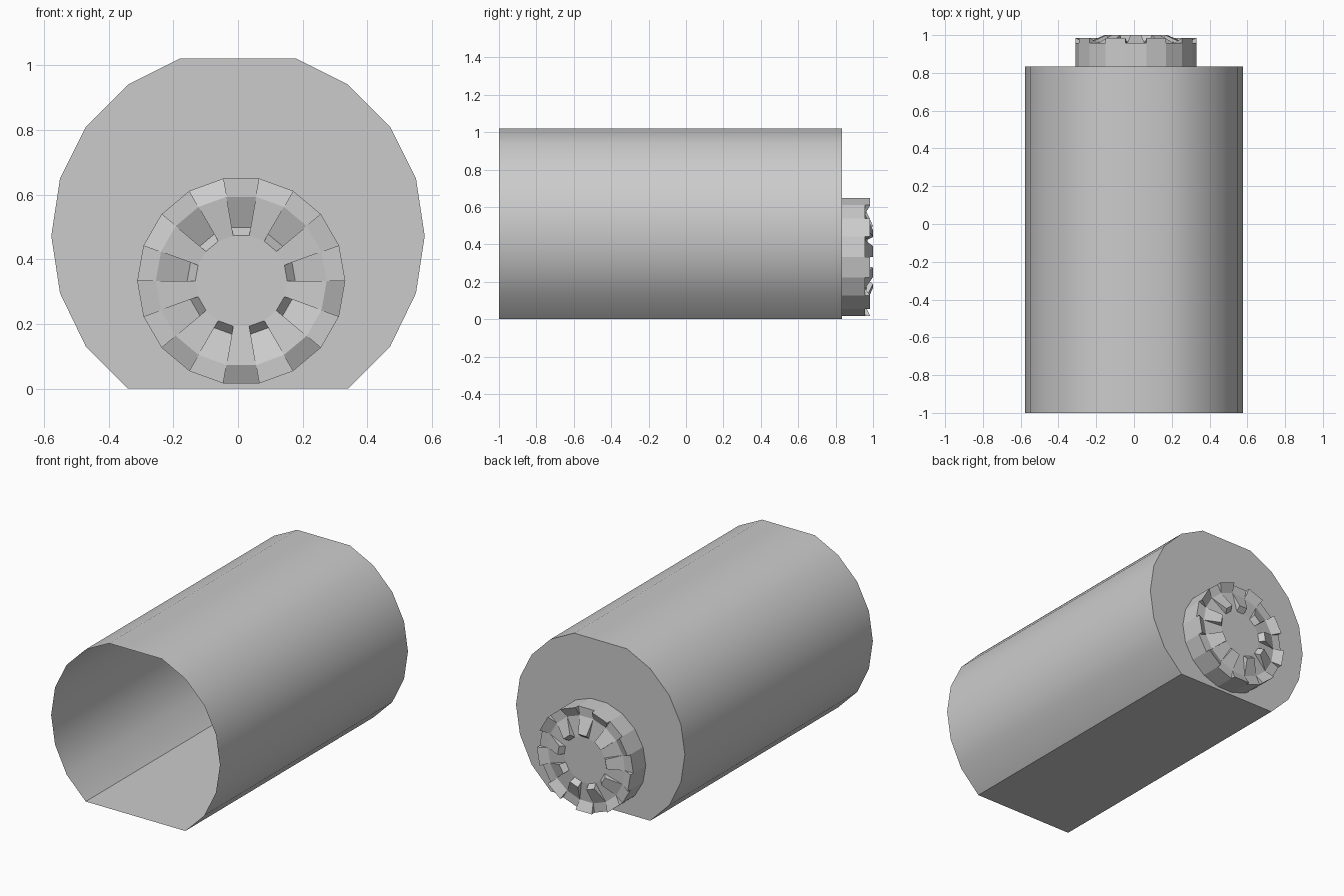
import bpy, bmesh, math

if "Cube" in bpy.data.objects:
    bpy.data.objects.remove(bpy.data.objects["Cube"])

WALL_Y = 0.835
CX, CZ, N = 0.01, 0.333, 18


def finish(name, bm, smooth):
    me = bpy.data.meshes.new(name)
    bm.to_mesh(me)
    bm.free()
    ob = bpy.data.objects.new(name, me)
    bpy.context.collection.objects.link(ob)
    if smooth:
        bpy.context.view_layer.objects.active = ob
        ob.select_set(True)
        bpy.ops.object.shade_smooth_by_angle(angle=math.radians(30))
        ob.select_set(False)
    return ob


def polar(r, k, y):
    a = 2 * math.pi * k / N
    z = CZ + r * math.sin(a)
    # collar is trimmed at the floor
    return (CX + r * math.cos(a), y, max(z, 0.004))


# Tunnel tube: half profile mirrored, open at the front
half = [(0.34, 0), (0.47, 0.13), (0.55, 0.295), (0.577, 0.472),
        (0.55, 0.65), (0.47, 0.81), (0.34, 0.94), (0.18, 1.02)]
loop = half + [(-x, z) for x, z in reversed(half)]
bm = bmesh.new()
front = [bm.verts.new((x, -1, z)) for x, z in loop]
back = [bm.verts.new((x, WALL_Y, z)) for x, z in loop]
n = len(loop)
for i in range(n):
    j = (i + 1) % n
    bm.faces.new((front[i], front[j], back[j], back[i]))
finish("tunnel", bm, True)

# End wall with a hole for the cutter head
bm = bmesh.new()
rims = [[(x, WALL_Y, z) for x, z in loop],
        [polar(0.35, k, WALL_Y) for k in range(N)]]
edges = []
for pts in rims:
    vs = [bm.verts.new(p) for p in pts]
    edges += [bm.edges.new((vs[i], vs[i - 1])) for i in range(len(vs))]
bmesh.ops.triangle_fill(bm, edges=edges, use_beauty=True)
for f in bm.faces:
    f.normal_update()
    if f.normal.y < 0:
        f.normal_flip()
bmesh.ops.dissolve_limit(bm, angle_limit=0.01, verts=bm.verts[:], edges=bm.edges[:])
finish("end_wall", bm, False)

# Cutter head: two radial profiles (radius, y) alternate around the disc
base = [(0.35, WALL_Y), (0.32, WALL_Y)]
ridge = base + [(0.32, 0.957), (0.264, 0.957), (0.167, 1.0), (0.142, 0.97)]
tooth = base + [(0.32, 0.985), (0.264, 0.957), (0.142, 0.97)]
bm = bmesh.new()


def face(pts):
    bm.faces.new([bm.verts.new(p) for p in pts])


for k in range(N):
    prof = ridge if k % 2 == 0 else tooth
    for (r0, y0), (r1, y1) in zip(prof, prof[1:]):
        face([polar(r0, k, y0), polar(r1, k, y1),
              polar(r1, k + 1, y1), polar(r0, k + 1, y0)][::-1])
    # side walls of the teeth and ridges
    s = 1 if k % 2 == 0 else -1
    face([polar(r, k, y) for r, y in (tooth[2], ridge[2], ridge[3])][::s])
    face([polar(r, k, y) for r, y in ridge[3:6]][::s])
# Centre disc
face([polar(0.142, k, 0.97) for k in range(N)][::-1])
bmesh.ops.remove_doubles(bm, verts=bm.verts[:], dist=0.0005)
bmesh.ops.recalc_face_normals(bm, faces=[])
disc = max(bm.faces, key=lambda f: len(f.verts))
disc.normal_update()
if disc.normal.y < 0:
    disc.normal_flip()
for f in bm.faces:
    f.normal_update()
# radial faces should point outward (+y) or away from the axis on the rim
    c = f.calc_center_median()
    if len(f.verts) == 4:
        out = f.normal.x * (c.x - CX) + f.normal.z * (c.z - CZ)
        if f.normal.y < -0.05 or (abs(f.normal.y) <= 0.05 and out < 0):
            f.normal_flip()
finish("cutter_head", bm, False)
